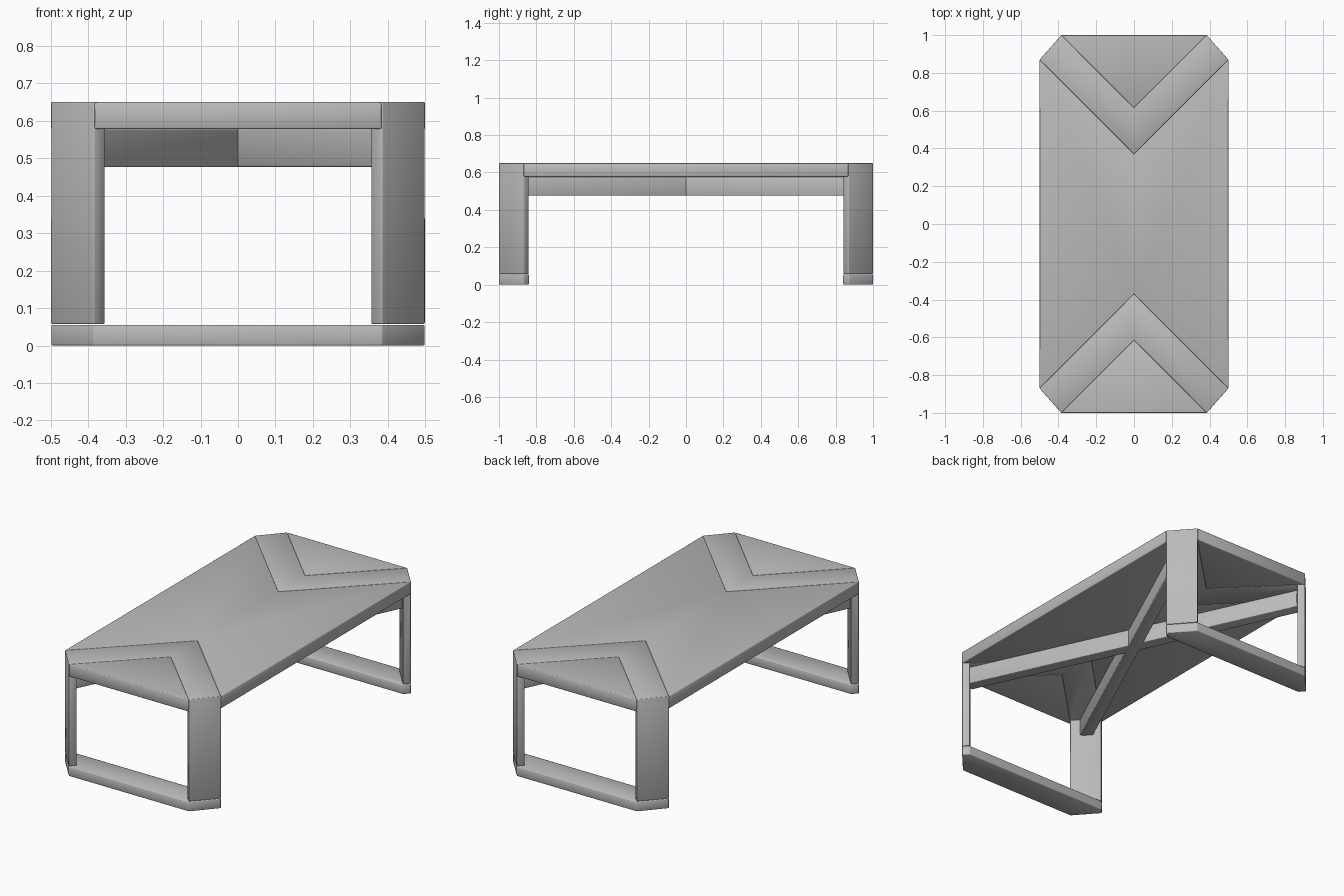
import bpy, bmesh, math

if "Cube" in bpy.data.objects:
    bpy.data.objects.remove(bpy.data.objects["Cube"])

TOP, UNDER, FOOT, BEAM = 0.65, 0.578, 0.057, 0.477   # key heights
CX, CY = 0.385, 0.87                                 # corner chamfer: (0.5, CY) to (CX, 1)
THICK = 0.03                                         # leg board offset along x and y

grey = bpy.data.materials.new("warm_grey")
grey.diffuse_color = (0.5, 0.5, 0.5, 1)
grey.use_nodes = True
grey.node_tree.nodes["Principled BSDF"].inputs["Base Color"].default_value = grey.diffuse_color


def finish(name, bm, bevel=0.004):
    """Turn a bmesh into an object with softly rounded edges."""
    bmesh.ops.recalc_face_normals(bm, faces=bm.faces)
    mesh = bpy.data.meshes.new(name)
    bm.to_mesh(mesh)
    bm.free()
    mesh.materials.append(grey)
    mesh.shade_smooth()
    obj = bpy.data.objects.new(name, mesh)
    bpy.context.collection.objects.link(obj)
    mod = obj.modifiers.new("soft_edges", 'BEVEL')
    mod.width = bevel
    mod.segments = 2
    mod.limit_method = 'ANGLE'
    mod.angle_limit = math.radians(30)
    return obj


def prism(name, outline, z0, z1):
    """Extrude a flat outline from z0 to z1."""
    bm = bmesh.new()
    low = [bm.verts.new((x, y, z0)) for x, y in outline]
    high = [bm.verts.new((x, y, z1)) for x, y in outline]
    bm.faces.new(low)
    bm.faces.new(high)
    n = len(outline)
    for i in range(n):
        j = (i + 1) % n
        bm.faces.new((low[i], low[j], high[j], high[i]))
    return finish(name, bm)


def leg_frame(name, s):
    """Two chamfered-corner legs folding into a V-shaped band in the table top."""
    bm = bmesh.new()
    loops = []
    for x0, y0 in ((0.5, CY), (CX, 1.0)):
        half = [(0, FOOT), (0, TOP), (x0, TOP), (x0, UNDER), (THICK, UNDER), (THICK, FOOT)]
        left = [(t - x0, t - y0, z) for t, z in half]
        right = [(-x, y, z) for x, y, z in left]
        ring = left[:3] + [right[1], right[0], right[5], right[4]] + left[3:]
        loops.append([bm.verts.new((x, y * s, z)) for x, y, z in ring])
    a, b = loops
    for i in range(10):
        j = (i + 1) % 10
        bm.faces.new((a[i], a[j], b[j], b[i]))
    for ring in loops:
        for ids in ((0, 1, 8, 9), (1, 2, 7, 8), (2, 3, 6, 7), (3, 4, 5, 6)):
            bm.faces.new([ring[i] for i in ids])
    finish(name, bm)


# Main table top with a V notch at each end
notch = CY - 0.5
prism("main_top", [(-0.5, -CY), (0, -notch), (0.5, -CY),
                   (0.5, CY), (0, notch), (-0.5, CY)], UNDER, TOP)

# Both ends: leg frame, triangular top panel and floor rail
for end, s in (("front", 1), ("back", -1)):
    leg_frame(end + "_leg_frame", s)
    prism(end + "_end_panel", [(-CX, -s), (CX, -s), (0, -s * (1 - CX))], UNDER, TOP)
    inner = CY - THICK
    prism(end + "_floor_rail", [(-0.5, -s * CY), (-CX, -s), (CX, -s), (0.5, -s * CY),
                                (0.5 - THICK, -s * inner), (THICK - 0.5, -s * inner)],
          0, FOOT - 0.002)

# Crossed braces running between opposite legs under the top
ex, ey, w = 0.42, 0.91, 0.035
length = math.hypot(ex, ey)
nx, ny = ey / length * w, -ex / length * w
for name, m in (("brace_a", 1), ("brace_b", -1)):
    outline = [(-ex + nx, -ey + ny), (ex + nx, ey + ny),
               (ex - nx, ey - ny), (-ex - nx, -ey - ny)]
    prism(name, [(x * m, y) for x, y in outline], BEAM, UNDER)
